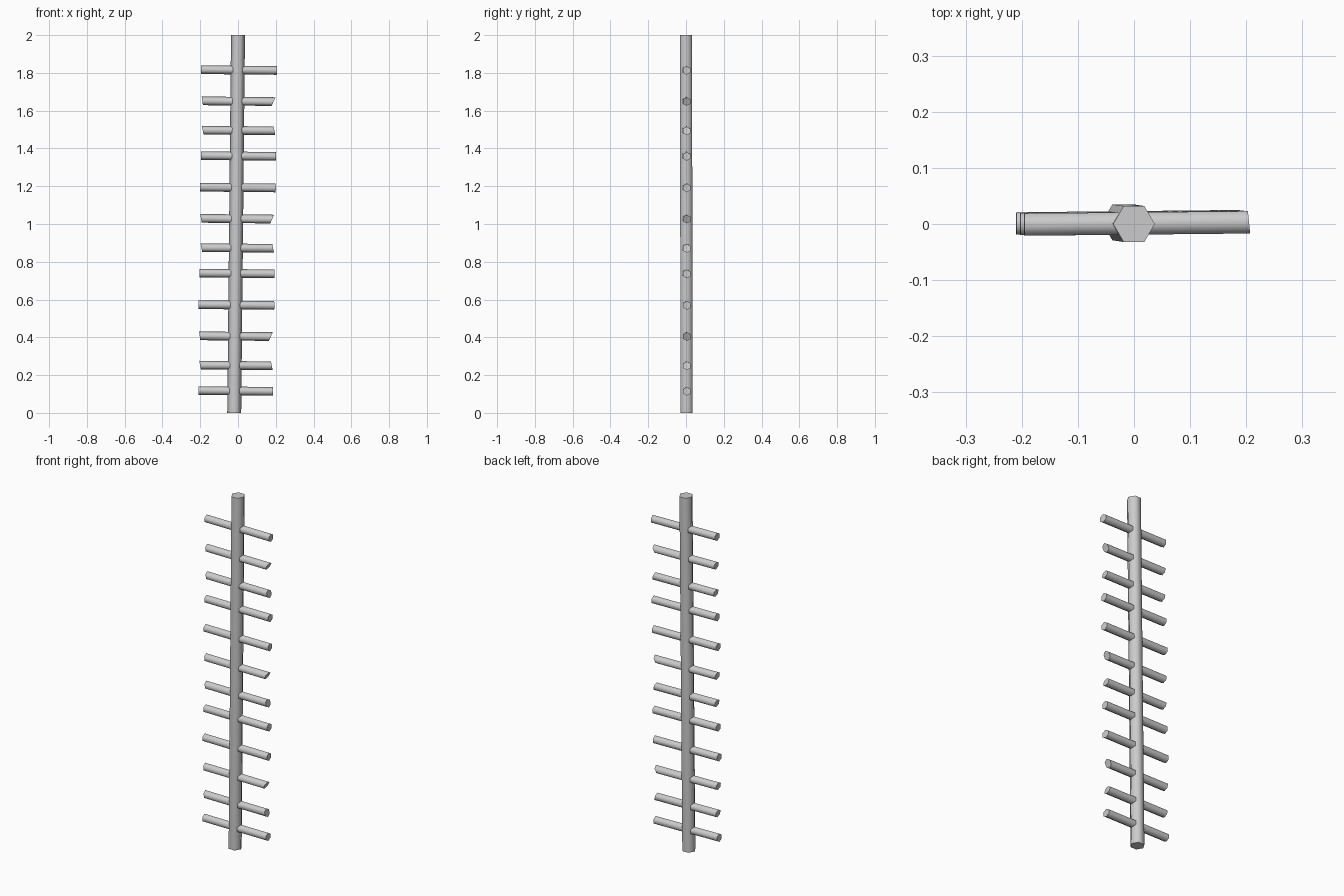
import bpy, bmesh, math
from mathutils import Vector

cube = bpy.data.objects.get("Cube")
if cube:
    bpy.data.objects.remove(cube, do_unlink=True)

grey = bpy.data.materials.new("light grey")
grey.use_nodes = True
grey.diffuse_color = (0.6, 0.6, 0.6, 1)
grey.node_tree.nodes["Principled BSDF"].inputs["Base Color"].default_value = (0.6, 0.6, 0.6, 1)


def hex_rod(name, start, end, u, v, radius, cuts=((0, 0), (0, 0))):
    """Six-sided rod; cuts slant each end along its axis, per unit of u and v."""
    start, end, u, v = map(Vector, (start, end, u, v))
    axis = (end - start).normalized()
    bm = bmesh.new()
    rings = []
    for centre, (cu, cv) in zip((start, end), cuts):
        ring = []
        for i in range(6):
            a = math.tau * i / 6
            pu, pv = radius * math.cos(a), radius * math.sin(a)
            ring.append(bm.verts.new(centre + u * pu + v * pv + axis * (cu * pu + cv * pv)))
        rings.append(ring)
        bm.faces.new(ring)
    for i in range(6):
        j = (i + 1) % 6
        bm.faces.new((rings[0][i], rings[0][j], rings[1][j], rings[1][i]))
    bmesh.ops.recalc_face_normals(bm, faces=bm.faces)
    mesh = bpy.data.meshes.new(name)
    bm.to_mesh(mesh)
    bm.free()
    mesh.materials.append(grey)
    obj = bpy.data.objects.new(name, mesh)
    bpy.context.collection.objects.link(obj)
    bpy.ops.object.select_all(action="DESELECT")
    obj.select_set(True)
    bpy.context.view_layer.objects.active = obj
    bpy.ops.object.shade_smooth_by_angle(angle=math.radians(65))


# Slightly leaning pole
hex_rod("pole", (-0.02, 0.003, 0), (0, 0, 2), (1, 0, 0), (0, 1, 0), 0.037)

# Four rung styles: height, left x, right x, slant of each end over (z, y)
styles = (
    (1.815, -0.195, 0.205, ((0, 0), (0, -0.1))),
    (1.65, -0.189, 0.188, ((-0.15, 0), (0.45, 0))),
    (1.495, -0.187, 0.193, ((-0.2, 0), (-0.2, 0))),
    (1.36, -0.196, 0.2, ((0, 0), (0, 0))),
)

# Three repeats of the rungs, following the lean
for group in range(3):
    dx, dy, dz = -0.007 * group, 0.001 * group, -0.622 * group
    for k, (z, left, right, cuts) in enumerate(styles):
        hex_rod(f"rung_{group * 4 + k + 1}",
                (left + dx, -0.001 + dy, z + dz + 0.002),
                (right + dx, 0.003 + dy, z + dz - 0.002),
                (0, 0, 1), (0, 1, 0), 0.023, cuts)
